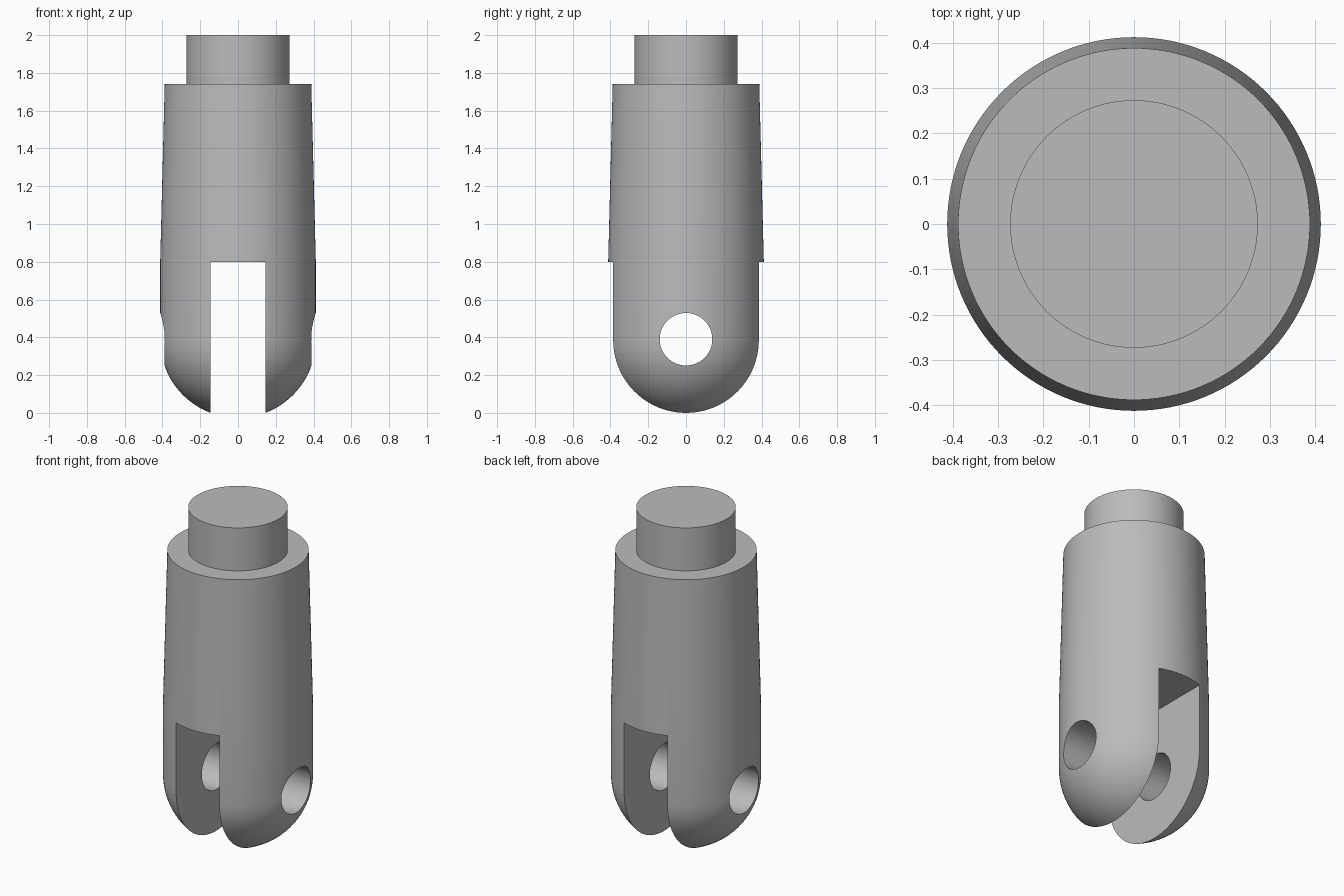
import bpy, bmesh, math
from mathutils import Matrix

cube = bpy.data.objects.get("Cube")
if cube:
    bpy.data.objects.remove(cube, do_unlink=True)

grey = bpy.data.materials.new("plain grey")
grey.use_nodes = True
colour = (0.5, 0.5, 0.5, 1)
grey.diffuse_color = colour
grey.node_tree.nodes["Principled BSDF"].inputs["Base Color"].default_value = colour

RADIUS, SLOT, PIN_Z = 0.412, 0.145, 0.39
DOME_Z = math.sqrt(RADIUS ** 2 - SLOT ** 2)
SEGMENTS = 128


def make_object(name, bm):
    bmesh.ops.recalc_face_normals(bm, faces=bm.faces)
    mesh = bpy.data.meshes.new(name)
    bm.to_mesh(mesh)
    bm.free()
    mesh.materials.append(grey)
    ob = bpy.data.objects.new(name, mesh)
    bpy.context.collection.objects.link(ob)
    return ob


def lathe(name, profile):
    bm = bmesh.new()
    verts = [bm.verts.new((r, 0, z)) for r, z in profile]
    edges = [bm.edges.new(pair) for pair in zip(verts, verts[1:])]
    bmesh.ops.spin(bm, geom=verts + edges, cent=(0, 0, 0), axis=(0, 0, 1),
                   angle=math.tau, steps=SEGMENTS, use_merge=True)
    bmesh.ops.remove_doubles(bm, verts=bm.verts, dist=1e-5)
    return make_object(name, bm)


# Domed fork body, tapered sleeve and stepped shank in one turned profile
steps = 24
angles = [math.pi / 2 * i / steps for i in range(steps + 1)]
profile = [(RADIUS * math.sin(a), DOME_Z - RADIUS * math.cos(a)) for a in angles]
profile += [(RADIUS, 0.8), (0.388, 1.74), (0.273, 1.74), (0.273, 2), (0, 2)]
body = lathe("clevis_body", profile)

# Slot between the two fork arms
bm = bmesh.new()
bmesh.ops.create_cube(bm, size=1, matrix=Matrix.Translation((0, 0, 0.3))
                      @ Matrix.Diagonal((2 * SLOT, 2, 1, 1)))
slot = make_object("slot_cutter", bm)

# Pin hole across both arms
bm = bmesh.new()
bmesh.ops.create_cone(bm, cap_ends=True, segments=64, radius1=0.139, radius2=0.139,
                      depth=2, matrix=Matrix.Translation((0, 0, PIN_Z))
                      @ Matrix.Rotation(math.pi / 2, 4, "Y"))
pin_hole = make_object("pin_hole_cutter", bm)

bpy.ops.object.select_all(action="DESELECT")
bpy.context.view_layer.objects.active = body
body.select_set(True)
for cutter in (slot, pin_hole):
    mod = body.modifiers.new(cutter.name, "BOOLEAN")
    mod.operation, mod.solver, mod.object = "DIFFERENCE", "EXACT", cutter
    bpy.ops.object.modifier_apply(modifier=mod.name)
    bpy.data.objects.remove(cutter, do_unlink=True)

bpy.ops.object.shade_smooth_by_angle(angle=math.radians(30))
